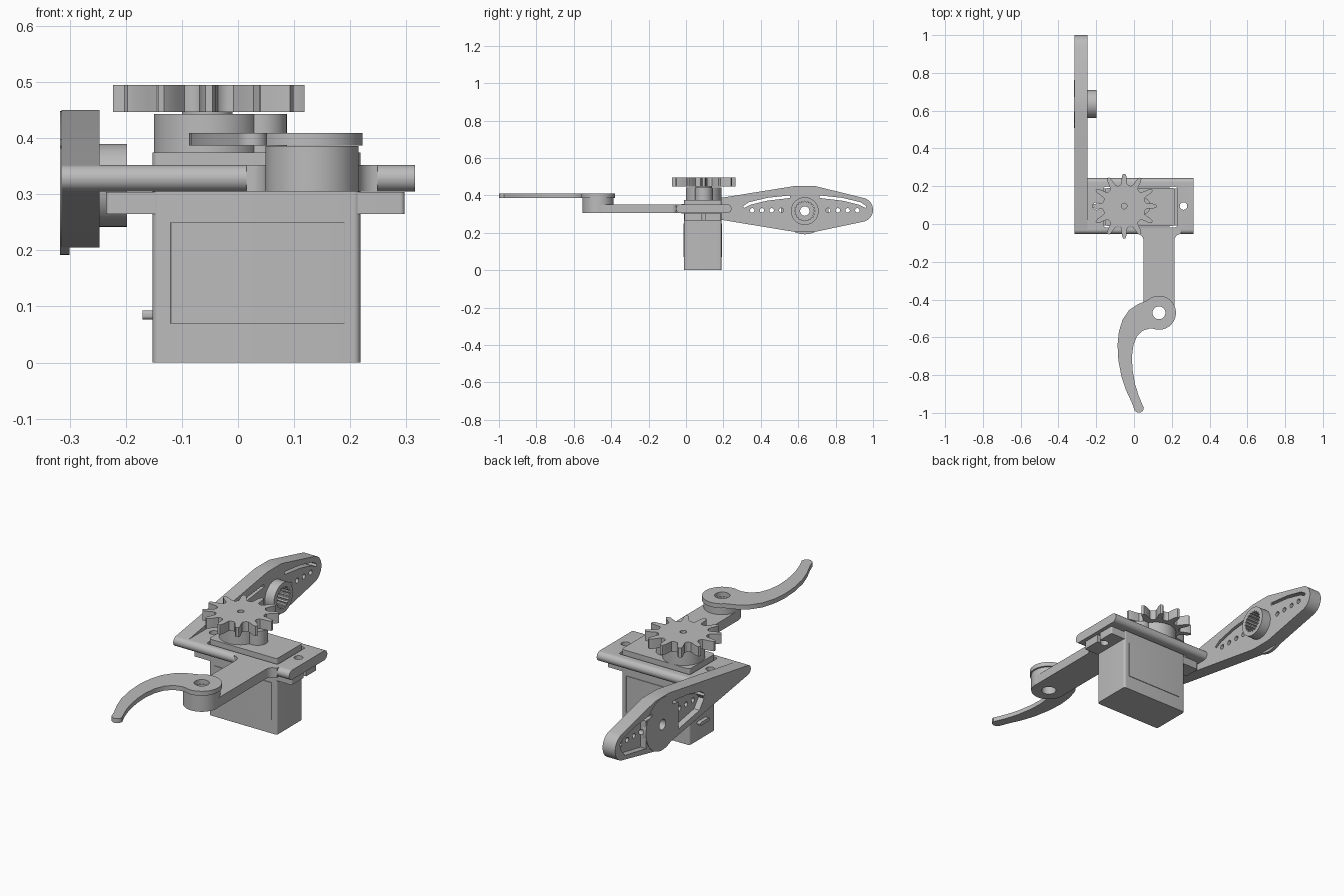
import bpy
import bmesh
from math import cos, sin, pi, radians

cube = bpy.data.objects.get("Cube")
if cube:
    bpy.data.objects.remove(cube, do_unlink=True)

grey = bpy.data.materials.new("plain grey")
grey.use_nodes = True
GREY = (0.5, 0.5, 0.5, 1)
grey.diffuse_color = GREY
grey.node_tree.nodes["Principled BSDF"].inputs["Base Color"].default_value = GREY


def arc(cx, cy, r, a, b, n=12):
    """Points on an arc from angle a to b, in degrees."""
    angles = [radians(a + (b - a) * i / n) for i in range(n + 1)]
    return [(cx + r * cos(t), cy + r * sin(t)) for t in angles]


def circle(cx, cy, r, n=48):
    return arc(cx, cy, r, 0, 360 - 360 / n, n - 1)


def rounded(x0, x1, y0, y1, r):
    return (arc(x1 - r, y1 - r, r, 0, 90, 8) + arc(x0 + r, y1 - r, r, 90, 180, 8)
            + arc(x0 + r, y0 + r, r, 180, 270, 8) + arc(x1 - r, y0 + r, r, 270, 360, 8))


def toothed(cx, cy, count, tooth):
    """Closed outline that repeats a tooth of (pitch fraction, radius) points."""
    pts = []
    for i in range(count):
        for f, r in tooth:
            t = 2 * pi * (i + f) / count
            pts.append((cx + r * cos(t), cy + r * sin(t)))
    return pts


def prism(name, pts, lo, hi, axis="z"):
    """Extrude an outline along z (x, y points) or along x (y, z points)."""
    bm = bmesh.new()

    def place(p, w):
        return (p[0], p[1], w) if axis == "z" else (w, p[0], p[1])
    low = [bm.verts.new(place(p, lo)) for p in pts]
    high = [bm.verts.new(place(p, hi)) for p in pts]
    bm.faces.new(low[::-1])
    bm.faces.new(high)
    for i in range(len(pts)):
        j = (i + 1) % len(pts)
        bm.faces.new((low[i], low[j], high[j], high[i]))
    bmesh.ops.recalc_face_normals(bm, faces=bm.faces)
    mesh = bpy.data.meshes.new(name)
    bm.to_mesh(mesh)
    bm.free()
    obj = bpy.data.objects.new(name, mesh)
    bpy.context.collection.objects.link(obj)
    mesh.materials.append(grey)
    return obj


def cut(obj, pts, lo, hi, axis="z"):
    cutter = prism("cutter", pts, lo, hi, axis)
    cutter.hide_render = True
    mod = obj.modifiers.new("cut", "BOOLEAN")
    mod.operation = "DIFFERENCE"
    mod.solver = "EXACT"
    mod.object = cutter
    bpy.context.view_layer.objects.active = obj
    bpy.ops.object.modifier_apply(modifier=mod.name)
    bpy.data.objects.remove(cutter, do_unlink=True)


parts = []


def part(*args):
    parts.append(prism(*args))
    return parts[-1]


# Servo case, mounting flange, stickers and cable stub
MID = 0.095
part("servo_body", rounded(-0.152, 0.218, -0.01, 0.19, 0.012), 0, 0.374)
flange = part("servo_flange", rounded(-0.235, 0.297, -0.008, 0.188, 0.008), 0.265, 0.304)
for side, y in (("front", -0.013), ("back", 0.187)):
    part(side + "_sticker", rounded(-0.12, 0.19, y, y + 0.006, 0.001), 0.07, 0.25)
part("cable_stub", rounded(0.06, 0.13, 0.077, 0.093, 0.006), -0.17, -0.14, "x")

# Output bosses and shaft
GX = -0.055
part("large_boss", circle(GX, MID, 0.095), 0.36, 0.443)
part("small_boss", circle(0.04, MID, 0.047), 0.36, 0.443)
part("output_shaft", circle(GX, MID, 0.045), 0.44, 0.45)

# Spur gear
tooth = [(-0.4, 0.112), (-0.27, 0.117), (-0.2, 0.135), (-0.14, 0.158), (-0.07, 0.171),
         (0.07, 0.171), (0.14, 0.158), (0.2, 0.135), (0.27, 0.117), (0.4, 0.112)]
gear = part("gear", toothed(GX + 0.003, MID, 12, tooth), 0.447, 0.495)
cut(gear, circle(GX + 0.003, MID, 0.015, 24), 0.46, 0.51)

# Mounting plate with rounded long edges and an opening for the servo
Z0, Z1 = 0.305, 0.352
plate = part("mounting_plate", rounded(-0.053, 0.243, Z0, Z1, 0.0234), -0.315, 0.315, "x")
cut(plate, rounded(-0.16, 0.228, -0.018, 0.198, 0.012), 0.2, 0.5)
for x in (-0.198, 0.262):
    cut(plate, circle(x, MID, 0.02, 24), 0.2, 0.5)
    cut(flange, circle(x, MID, 0.02, 24), 0.2, 0.5)
for x0, x1 in ((-0.25, -0.205), (0.27, 0.31)):
    cut(flange, rounded(x0, x1, 0.085, 0.105, 0.002), 0.2, 0.5)

# Forward arm with filleted root, pivot boss and curved finger
PX, PY = 0.132, -0.47
arm = part("forward_arm", [(0.05, PY), (0.214, PY)] + arc(0.249, -0.088, 0.035, 180, 90, 8)
           + [(0.249, -0.03), (0.015, -0.03)] + arc(0.015, -0.088, 0.035, 90, 0, 8), Z0, Z1)
boss = part("pivot_boss", circle(PX, PY, 0.083), Z0, 0.386)
outer = [(0.07, -0.405), (0.02, -0.425), (-0.025, -0.455), (-0.06, -0.505), (-0.08, -0.57),
         (-0.087, -0.64), (-0.083, -0.72), (-0.066, -0.81), (-0.042, -0.88), (-0.012, -0.945)]
inner = [(0.048, -0.965), (0.025, -0.91), (0.006, -0.85), (-0.008, -0.77), (-0.011, -0.7),
         (-0.003, -0.64), (0.015, -0.595), (0.045, -0.565), (0.085, -0.553)]
finger = part("curved_finger", outer + arc(0.026, -0.973, 0.026, 190, 360, 8) + inner
              + arc(PX, PY, 0.09, -110, 120, 24), 0.387, 0.409)
for obj in (arm, boss, finger):
    cut(obj, circle(PX, PY, 0.034, 32), 0.2, 0.5)

# Upright side arm that tapers from the plate to the hub and on to the tip
HY, HZ = 0.635, 0.32
side = part("side_arm", arc(-0.029, 0.3285, 0.0235, 90, 270) + [(0.58, 0.205), (0.69, 0.205)]
            + arc(0.935, HZ + 0.003, 0.065, -80, 80, 20) + [(0.69, 0.45), (0.58, 0.45)],
            -0.315, -0.247, "x")
hub = part("hub_disc", circle(HY, HZ, 0.128, 64), -0.317, -0.3, "x")
collar = part("splined_collar", circle(HY, HZ - 0.004, 0.074), -0.25, -0.198, "x")

# Pockets, curved slots and rows of small holes, on both sides of the hub
for s in (-1, 1):
    pocket = [(HY + s * d, HZ + h) for d, h in
              ((0.125, -0.075), (0.29, -0.045), (0.325, 0), (0.29, 0.045), (0.125, 0.075))]
    slot = [(HY + s * d, HZ + h) for d, h in
            ((0.08, 0.066), (0.2, 0.052), (0.29, 0.03), (0.325, 0.012),
             (0.33, 0.022), (0.3, 0.043), (0.2, 0.067), (0.08, 0.08))]
    cut(side, pocket, -0.33, -0.285, "x")
    cut(side, slot, -0.33, -0.23, "x")
    cut(hub, slot, -0.33, -0.23, "x")
    for i in range(4):
        cut(side, circle(HY + s * (0.125 + 0.052 * i), HZ, 0.012, 20), -0.33, -0.23, "x")

# Hub bore with internal splines
spline = [(-0.25, 0.048), (-0.1, 0.054), (0.1, 0.054), (0.25, 0.048)]
cut(collar, toothed(HY, HZ - 0.004, 20, spline), -0.26, -0.18, "x")
cut(side, toothed(HY, HZ - 0.004, 20, spline), -0.265, -0.18, "x")
for obj in (side, hub):
    cut(obj, circle(HY, HZ - 0.004, 0.025, 32), -0.35, -0.2, "x")

# Smooth curved walls, keep hard edges
bpy.ops.object.select_all(action="DESELECT")
for obj in parts:
    obj.select_set(True)
bpy.context.view_layer.objects.active = parts[0]
bpy.ops.object.shade_smooth_by_angle(angle=radians(30))
